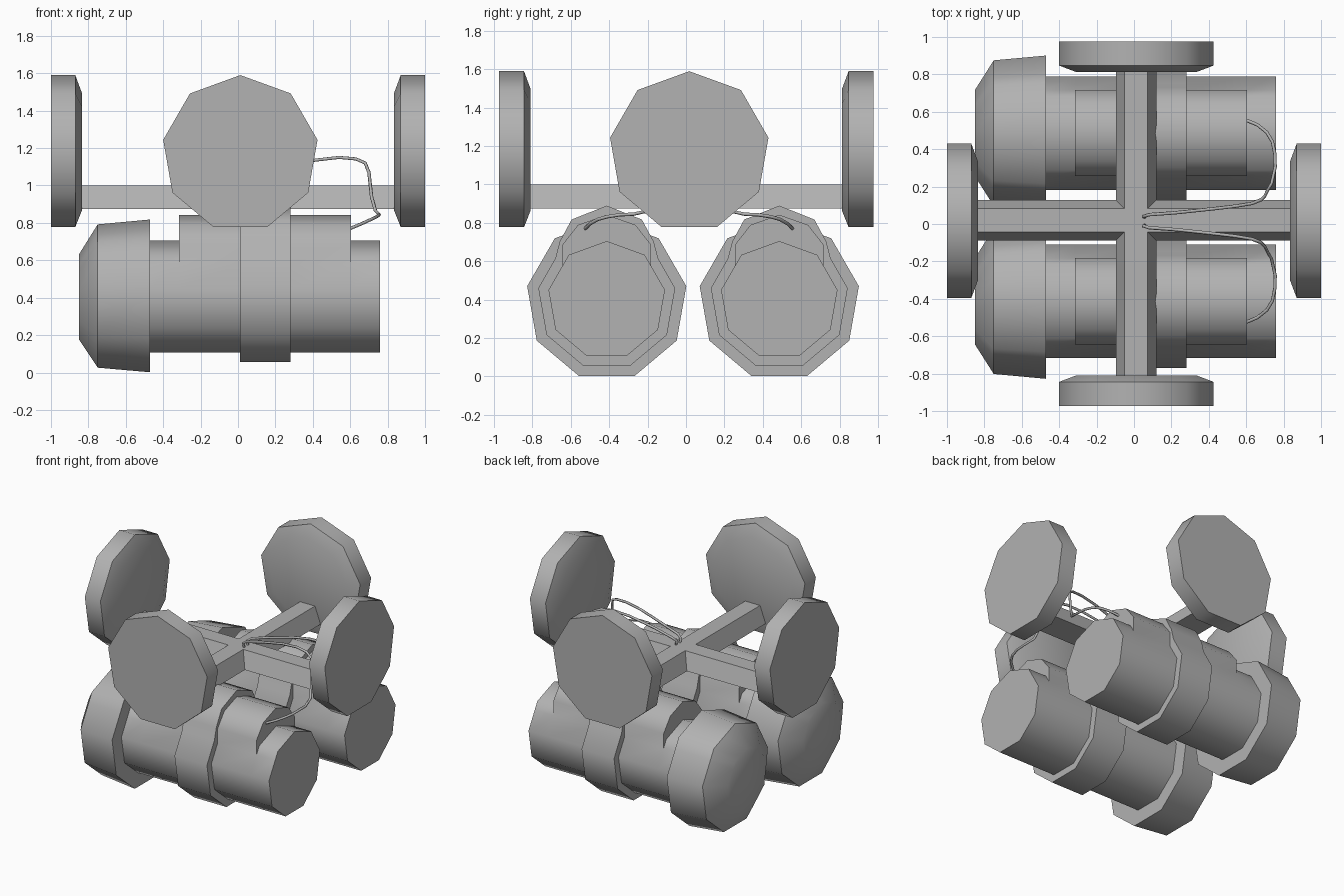
import bpy, bmesh, math

if "Cube" in bpy.data.objects:
    bpy.data.objects.remove(bpy.data.objects["Cube"])

SIDES = 9
grey = bpy.data.materials.new("dark_grey")
grey.diffuse_color = (0.445, 0.445, 0.445, 1)
grey.use_nodes = True
grey.node_tree.nodes["Principled BSDF"].inputs["Base Color"].default_value = grey.diffuse_color


def finish(name, bm, angle=45):
    bmesh.ops.remove_doubles(bm, verts=bm.verts[:], dist=0.0005)
    bmesh.ops.recalc_face_normals(bm, faces=bm.faces[:])
    me = bpy.data.meshes.new(name)
    bm.to_mesh(me)
    bm.free()
    me.materials.append(grey)
    ob = bpy.data.objects.new(name, me)
    bpy.context.collection.objects.link(ob)
    bpy.ops.object.select_all(action='DESELECT')
    bpy.context.view_layer.objects.active = ob
    ob.select_set(True)
    bpy.ops.object.shade_smooth_by_angle(angle=math.radians(angle))
    return ob


def loft(name, axis, side, height, rings, angle=45):
    """Closed solid along x or y; rings is a list of (position, outline points)."""
    bm = bmesh.new()
    loops = [[bm.verts.new((t, side + s, height + z) if axis == 'x' else (side + s, t, height + z))
              for s, z in outline] for t, outline in rings]
    n = len(loops[0])
    for a, b in zip(loops, loops[1:]):
        for i in range(n):
            j = (i + 1) % n
            bm.faces.new((a[i], a[j], b[j], b[i]))
    bm.faces.new(loops[0])
    bm.faces.new(loops[-1])
    return finish(name, bm, angle)


def nonagon(r):
    return [(r * math.sin(math.tau * i / SIDES), r * math.cos(math.tau * i / SIDES)) for i in range(SIDES)]


def engine_section(r, hump=None):
    """Nonagon whose top can be replaced by a raised hump: top, upper, shoulder and foot points."""
    p = nonagon(r)
    if hump is None:
        def mix(a, b, f):
            return (a[0] + (b[0] - a[0]) * f, a[1] + (b[1] - a[1]) * f)
        hump = [p[0], mix(p[0], p[1], 0.5), p[1], mix(p[1], p[2], 0.3)]
    return hump + p[2:8] + [(-s, z) for s, z in hump[:0:-1]]


# Two engines: barrel with flared head, raised top pod and collar around both
barrel = engine_section(0.308)
foot = barrel[3]
pod = engine_section(0.308, [(0, 0.445), (0.15, 0.392), (0.23, 0.29), foot])
collar = engine_section(0.362, [(0, 0.493), (0.183, 0.42), (0.245, 0.305), (0.268, 0.217)])
for label, y in (("left", -0.413), ("right", 0.486)):
    loft(label + "_engine", 'x', y, 0.397, [
        (-0.85, engine_section(0.235)), (-0.75, engine_section(0.395)),
        (-0.47, engine_section(0.421)), (-0.47, barrel),
        (-0.315, barrel), (-0.315, pod), (0.01, pod), (0.01, collar),
        (0.28, collar), (0.28, pod), (0.605, pod), (0.605, barrel), (0.76, barrel)])

# Crossed beams, wider at the bottom
trapezoid = [(-0.108, 0.875), (0.108, 0.875), (0.062, 1.0), (-0.062, 1.0)]
for name, axis, side in (("long_beam", 'x', 0.02), ("cross_beam", 'y', 0.011)):
    loft(name, axis, side, 0, [(-0.84, trapezoid), (0.84, trapezoid)], 20)

# Four discs with a chamfered inner rim
disc = [(1.0, 0.419), (0.87, 0.419), (0.835, 0.325)]
for label, axis, sgn, side, off in (("left", 'x', -1, 0.017, 0), ("right", 'x', 1, 0.017, 0),
                                    ("front", 'y', -1, 0.0125, 0.026), ("back", 'y', 1, 0.0125, 0.023)):
    loft(label + "_disc", axis, side, 1.171, [(sgn * (t - off), nonagon(r)) for t, r in disc])

# Two cables from the pods up to the beam crossing
path = [(0.60, 0.54, 0.77), (0.66, 0.515, 0.795), (0.71, 0.475, 0.818), (0.74, 0.425, 0.832),
        (0.753, 0.36, 0.842), (0.755, 0.29, 0.845), (0.735, 0.20, 0.865), (0.714, 0.165, 0.94),
        (0.70, 0.135, 1.07), (0.68, 0.115, 1.12), (0.63, 0.095, 1.142), (0.54, 0.08, 1.15),
        (0.41, 0.065, 1.135), (0.22, 0.045, 1.09), (0.08, 0.035, 1.05), (0.05, 0.025, 1.03),
        (0.06, 0.02, 0.98)]
for label, sgn in (("left", -1), ("right", 1)):
    cu = bpy.data.curves.new(label + "_cable", 'CURVE')
    cu.dimensions = '3D'
    cu.bevel_depth = 0.009
    cu.bevel_resolution = 1
    cu.use_fill_caps = True
    cu.materials.append(grey)
    sp = cu.splines.new('POLY')
    sp.points.add(len(path) - 1)
    for p, (x, y, z) in zip(sp.points, path):
        p.co = (x, 0.015 + sgn * y, z, 1)
    sp.use_smooth = True
    bpy.context.collection.objects.link(bpy.data.objects.new(label + "_cable", cu))
